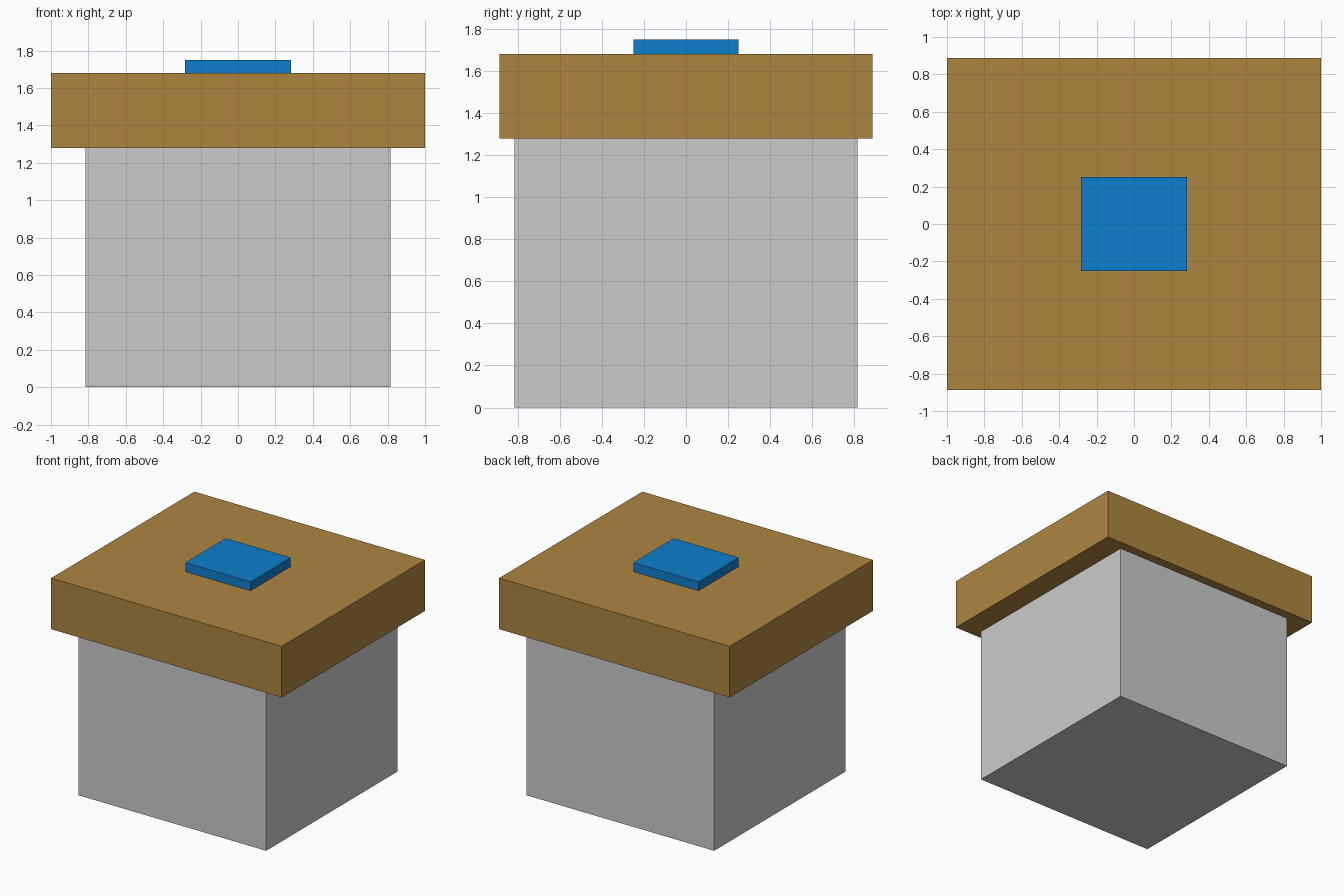
import bpy

if "Cube" in bpy.data.objects:
    bpy.data.objects.remove(bpy.data.objects["Cube"])


def box(name, size, z0, color=None, x=0.0):
    """Box of the given size standing on height z0."""
    bpy.ops.mesh.primitive_cube_add(size=1, location=(x, 0, z0 + size[2] / 2))
    obj = bpy.context.object
    obj.name = name
    obj.scale = size
    bpy.ops.object.transform_apply(location=False, rotation=False, scale=True)
    if color:
        mat = bpy.data.materials.new(name + "_color")
        mat.diffuse_color = color
        mat.use_nodes = True
        mat.node_tree.nodes["Principled BSDF"].inputs["Base Color"].default_value = mat.diffuse_color
        obj.data.materials.append(mat)
    return obj


# Grey base block
box("base", (1.63, 1.63, 1.28), 0)
# Wide tan slab on top
box("top_slab", (2.0, 1.775, 0.40), 1.28, (0.42, 0.235, 0.051, 1))
# Small blue plate in the middle
box("top_plate", (0.565, 0.50, 0.07), 1.68, (0.004, 0.212, 0.60, 1))
